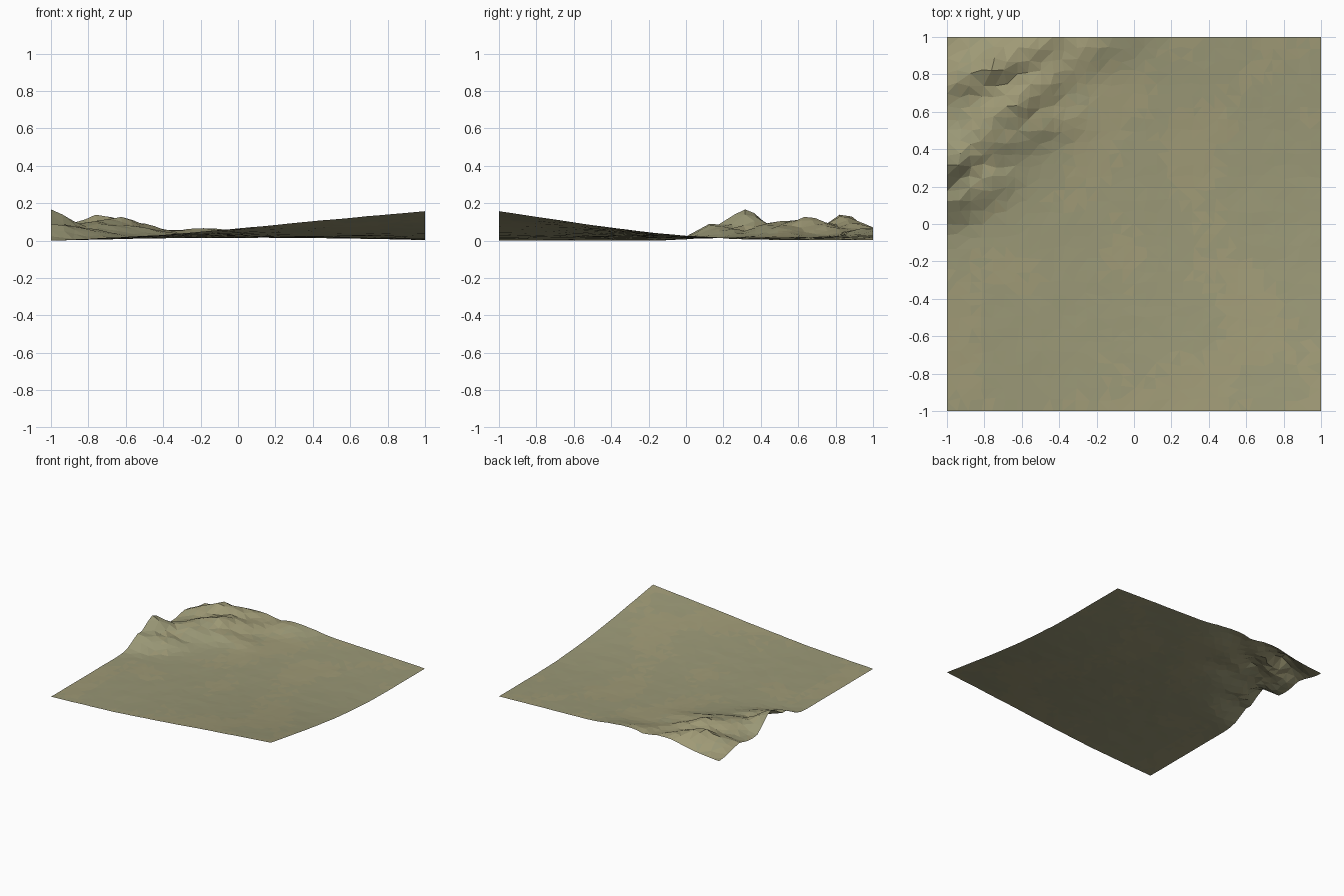
import bpy, bmesh, random
from math import exp
from mathutils import Vector, noise

if "Cube" in bpy.data.objects:
    bpy.data.objects.remove(bpy.data.objects["Cube"])

random.seed(4)
N = 32                                   # grid cells per side


def lerp_table(table, t):
    for (a, va), (b, vb) in zip(table, table[1:]):
        if t <= b:
            return va + (vb - va) * (t - a) / (b - a)
    return table[-1][1]


# Plain: front edge rises to the right and fades towards the back
FRONT = [(-1, 0.0), (-0.7, 0.01), (-0.4, 0.022), (0, 0.054), (0.5, 0.105), (1, 0.157)]
FADE = [(-1, 1.0), (-0.8, 0.81), (-0.6, 0.62), (-0.4, 0.44), (-0.2, 0.28),
        (0, 0.16), (0.25, 0.06), (0.5, 0.02), (1, 0.0)]

# Ridges: falloff width and crest points (x, y, height)
RIDGES = [
    (0.11, [(-1.1, 0.11, 0.09), (-0.95, 0.15, 0.085), (-0.76, 0.24, 0.06), (-0.66, 0.28, 0.03)]),
    (0.12, [(-0.86, 0.38, 0.06), (-0.7, 0.45, 0.075), (-0.52, 0.54, 0.06), (-0.36, 0.57, 0.028)]),
    (0.13, [(-1.1, 0.28, 0.19), (-1, 0.32, 0.17), (-0.87, 0.42, 0.09), (-0.74, 0.55, 0.1),
            (-0.62, 0.65, 0.122), (-0.52, 0.74, 0.085), (-0.44, 0.83, 0.05)]),
    (0.12, [(-0.98, 0.74, 0.055), (-0.86, 0.8, 0.1), (-0.74, 0.84, 0.135),
            (-0.6, 0.9, 0.095), (-0.45, 0.98, 0.05)]),
    (0.13, [(-0.38, 0.86, 0.03), (-0.2, 0.97, 0.045), (-0.05, 1.03, 0.03)]),
]


def ridge_heights(x, y):
    p = Vector((x, y))
    for width, pts in RIDGES:
        best = 0
        for a, b in zip(pts, pts[1:]):
            a2, ab = Vector(a[:2]), Vector(b[:2]) - Vector(a[:2])
            t = min(1, max(0, (p - a2).dot(ab) / ab.length_squared))
            d = (p - a2 - ab * t).length
            best = max(best, (a[2] + (b[2] - a[2]) * t) * exp(-(d / width) ** 2))
        yield best


def height(x, y):
    plain = lerp_table(FRONT, x) * lerp_table(FADE, y) + 0.01 * (1 - x * x)
    plain += 0.022 * max(0, y) ** 2 * max(0, 1 - abs(x - 0.1))
    dome = 0.06 * exp(-((x + 0.72) ** 2 + (y - 0.62) ** 2) / 0.1)
    hill = sum(h ** 4 for h in (dome, *ridge_heights(x, y))) ** 0.25
    rough = noise.noise(Vector((x * 9, y * 9, 0.3)))
    return max(0, plain + hill * (1 + 0.1 * rough) + 0.002 * rough)


# Terrain sheet
bm = bmesh.new()
bmesh.ops.create_grid(bm, x_segments=N, y_segments=N, size=1)
for v in bm.verts:
    for i in (0, 1):
        if abs(v.co[i]) < 0.999:
            v.co[i] += random.uniform(-0.013, 0.013)
    v.co.z = height(v.co.x, v.co.y)
bmesh.ops.triangulate(bm, faces=bm.faces[:], quad_method='SHORT_EDGE')
bm.normal_update()

# Patchy grass tones, bare rock on the steepest faces
for f in bm.faces:
    c = f.calc_center_median()
    patch = noise.noise(Vector((c.x * 3, c.y * 3, 2.7))) + random.uniform(-0.2, 0.2)
    f.material_index = 2 if f.normal.z < 0.5 else int(patch > 0)
mesh = bpy.data.meshes.new("terrain")
bm.to_mesh(mesh)
bm.free()
for name, col in (("dry_grass", (0.345, 0.32, 0.18, 1)), ("green_grass", (0.32, 0.31, 0.18, 1)),
                  ("rock", (0.24, 0.24, 0.26, 1))):
    mat = bpy.data.materials.new(name)
    mat.diffuse_color = col
    mat.use_nodes = True
    mat.node_tree.nodes["Principled BSDF"].inputs["Base Color"].default_value = mat.diffuse_color
    mesh.materials.append(mat)
bpy.context.collection.objects.link(bpy.data.objects.new("terrain", mesh))
